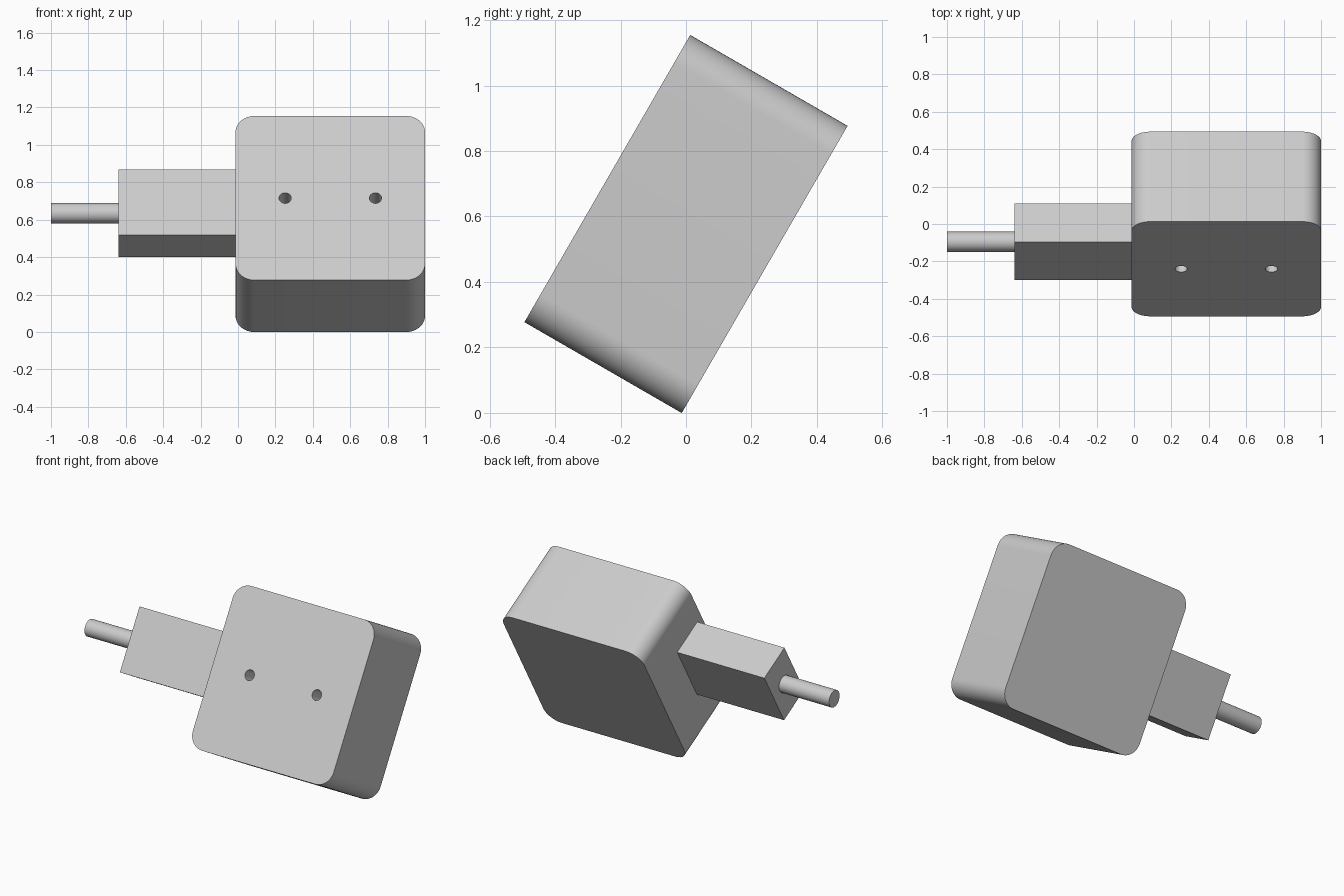
import bpy, bmesh, math
from mathutils import Matrix

if "Cube" in bpy.data.objects:
    bpy.data.objects.remove(bpy.data.objects["Cube"])

grey = bpy.data.materials.new("light grey")
grey.diffuse_color = (0.6, 0.6, 0.6, 1)
grey.use_nodes = True
grey.node_tree.nodes["Principled BSDF"].inputs["Base Color"].default_value = grey.diffuse_color

# Everything shares one frame, leaning back 30 degrees about x
FRAME = Matrix.Translation((0, 0, 0.577)) @ Matrix.Rotation(math.radians(-30), 4, 'X')


def finish(name, bm):
    mesh = bpy.data.meshes.new(name)
    bm.to_mesh(mesh)
    bm.free()
    mesh.materials.append(grey)
    ob = bpy.data.objects.new(name, mesh)
    bpy.context.collection.objects.link(ob)
    ob.matrix_world = FRAME
    return ob


def box(name, size, centre, radius=0):
    """Box, optionally with its depth-wise (local y) edges rounded."""
    bm = bmesh.new()
    bmesh.ops.create_cube(bm, size=1, matrix=Matrix.Translation(centre) @ Matrix.Diagonal((*size, 1)))
    if radius:
        edges = [e for e in bm.edges if abs(e.verts[0].co.y - e.verts[1].co.y) > 0.1]
        bmesh.ops.bevel(bm, geom=edges, offset=radius, segments=12, profile=0.5, affect='EDGES')
    return finish(name, bm)


def cylinder(name, radius, length, centre, axis):
    bm = bmesh.new()
    bmesh.ops.create_cone(bm, cap_ends=True, segments=48, radius1=radius, radius2=radius, depth=length,
                          matrix=Matrix.Translation(centre) @ Matrix.Rotation(math.pi / 2, 4, axis))
    return finish(name, bm)


def smooth(ob):
    bpy.ops.object.select_all(action='DESELECT')
    ob.select_set(True)
    bpy.context.view_layer.objects.active = ob
    bpy.ops.object.shade_smooth_by_angle(angle=math.radians(30))


# Rounded housing with two blind holes in its front face
FRONT = -0.2775
housing = box("housing", (1.013, 0.555, 1.013), (0.4935, 0, 0), radius=0.1)
for i, x in enumerate((0.252, 0.735)):
    cutter = cylinder(f"hole_cutter_{i + 1}", 0.0325, 0.5, (x, FRONT, 0), 'X')
    cutter.hide_render = True
    cutter.hide_set(True)
    mod = housing.modifiers.new(f"hole_{i + 1}", 'BOOLEAN')
    mod.operation = 'DIFFERENCE'
    mod.solver = 'EXACT'
    mod.object = cutter

# Bake the holes into the housing and drop the cutters
bpy.context.view_layer.update()
baked = bpy.data.meshes.new_from_object(housing.evaluated_get(bpy.context.evaluated_depsgraph_get()))
housing.modifiers.clear()
housing.data = baked
for ob in [o for o in bpy.data.objects if o.name.startswith("hole_cutter")]:
    bpy.data.objects.remove(ob)
smooth(housing)

# Square arm and round shaft on the left, set towards the front
box("arm", (0.63, 0.238, 0.405), (-0.325, -0.111, 0.002))
smooth(cylinder("shaft", 0.054, 0.37, (-0.815, -0.111, 0.002), 'Y'))
